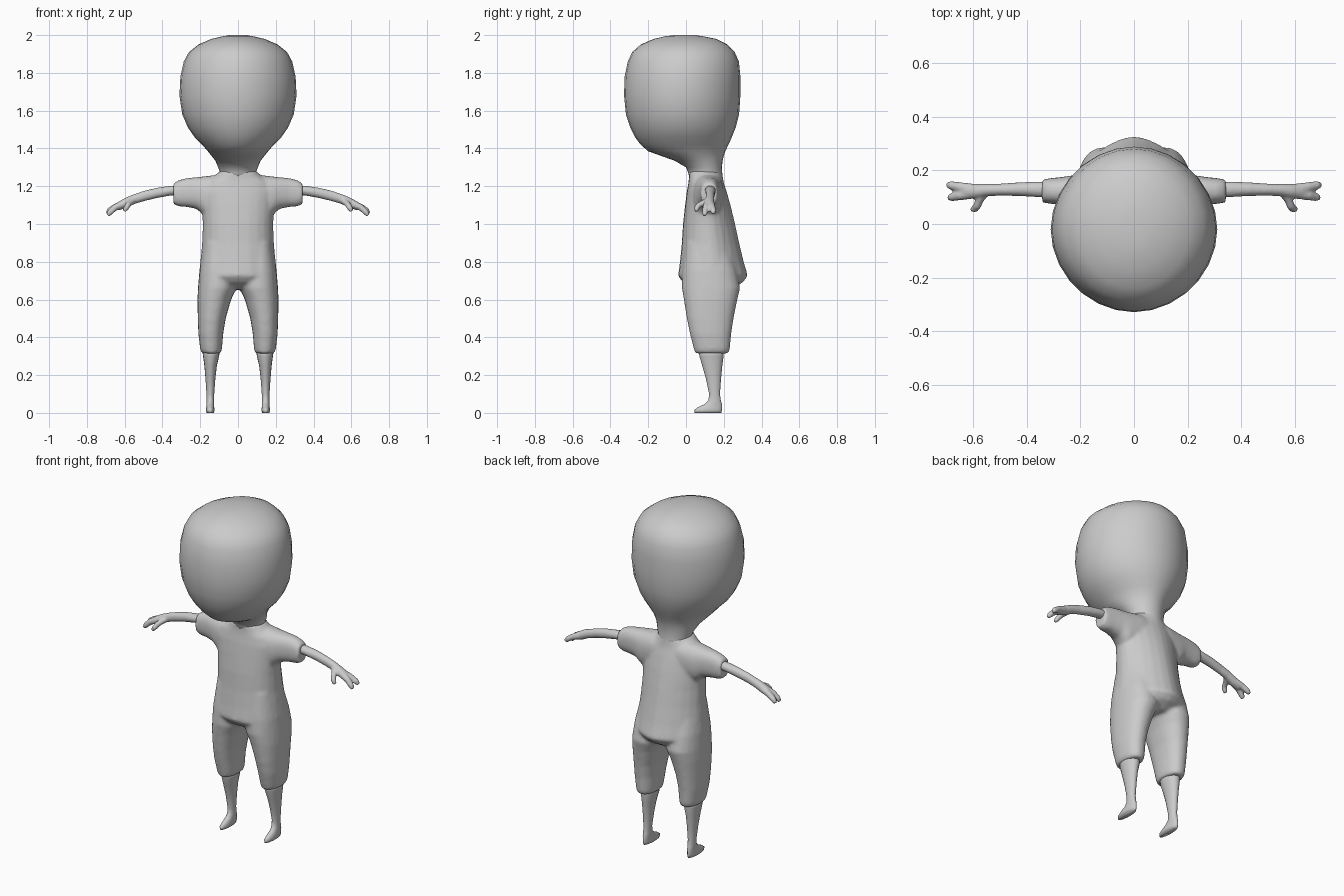
import bpy, bmesh
from math import cos, sin, pi
from mathutils import Vector


def skin(bm, loops):
    """Bridge a list of point loops into a closed shell."""
    rows = [[bm.verts.new(p) for p in loop] for loop in loops]
    n = len(rows[0])
    faces = [bm.faces.new(rows[0]), bm.faces.new(rows[-1])]
    for a, b in zip(rows, rows[1:]):
        for i in range(n):
            j = (i + 1) % n
            faces.append(bm.faces.new((a[i], a[j], b[j], b[i])))
    bmesh.ops.recalc_face_normals(bm, faces=faces)


def loft(bm, rings, axis='z', n=24, e=2.0, e_back=None, side=1):
    """Rings: (t, a0, a1, b0, b1); a,b = x,y along z, or y,z along x."""
    loops = []
    for t, a0, a1, b0, b1 in rings:
        loop = []
        for i in range(n):
            c, s = cos(2 * pi * i / n), sin(2 * pi * i / n)
            p = 2 / (e_back if e_back and s > 0 else e)
            a = (a0 + a1) / 2 + (a1 - a0) / 2 * abs(c) ** p * (1 if c > 0 else -1)
            b = (b0 + b1) / 2 + (b1 - b0) / 2 * abs(s) ** p * (1 if s > 0 else -1)
            loop.append((side * a, b, t) if axis == 'z' else (side * t, a, b))
        loops.append(loop)
    skin(bm, loops)


def tube(bm, path, radii, side=1, n=10):
    """Round tube following a few points."""
    pts = [Vector((side * x, y, z)) for x, y, z in path]
    loops = []
    for i, p in enumerate(pts):
        d = pts[min(i + 1, len(pts) - 1)] - pts[max(i - 1, 0)]
        q = d.to_track_quat('Z', 'Y')
        loops.append([p + q @ Vector((radii[i] * cos(2 * pi * k / n),
                                      radii[i] * sin(2 * pi * k / n), 0)) for k in range(n)])
    skin(bm, loops)


def finish(bm, name, voxel=0, smooth=0):
    me = bpy.data.meshes.new(name)
    bm.to_mesh(me)
    bm.free()
    me.shade_smooth()
    ob = bpy.data.objects.new(name, me)
    bpy.context.collection.objects.link(ob)
    if voxel:
        r = ob.modifiers.new("Blend", 'REMESH')
        r.mode, r.voxel_size, r.use_smooth_shade = 'VOXEL', voxel, True
        s = ob.modifiers.new("Soften", 'SMOOTH')
        s.factor, s.iterations = 0.5, smooth
    return ob


# Head and neck: half width, front and back at each height
head = [(1.24, .095, .02, .195), (1.27, .095, .012, .192), (1.30, .105, 0, .19),
        (1.335, .12, -.06, .194), (1.36, .14, -.13, .2), (1.385, .16, -.2, .208),
        (1.42, .19, -.24, .225), (1.46, .23, -.27, .243), (1.51, .265, -.295, .263),
        (1.58, .295, -.318, .281), (1.68, .31, -.328, .288), (1.78, .305, -.325, .288),
        (1.86, .287, -.308, .28), (1.91, .26, -.285, .258), (1.95, .21, -.24, .22),
        (1.98, .14, -.17, .16), (1.994, .08, -.11, .09), (2.0, .045, -.06, .05)]
bm = bmesh.new()
loft(bm, [(z, -w, w, f, b) for z, w, f, b in head], n=28, e=1.95)
finish(bm, "head")

# One-piece outfit: torso, trouser legs and short sleeves blended together
torso = [(.655, .11, .05, .24), (.69, .19, -.015, .30), (.725, .207, -.042, .328),
         (.8, .2, -.032, .306), (.9, .19, -.022, .282), (1.0, .187, -.016, .26),
         (1.1, .192, -.005, .236), (1.17, .195, .004, .216), (1.22, .175, .013, .2),
         (1.25, .13, .016, .195), (1.28, .097, .014, .192)]
trouser = [(.315, .092, .19, .048, .225), (.335, .085, .2, .042, .232), (.42, .078, .21, .02, .24),
           (.5, .065, .213, .004, .252), (.6, .036, .215, -.012, .272),
           (.66, .008, .212, -.022, .287), (.75, 0, .205, -.02, .27), (.9, .02, .18, 0, .22)]
sleeve = [(0, .03, .2, 1.09, 1.265), (.1, .03, .2, 1.05, 1.262), (.18, .042, .19, 1.045, 1.252),
          (.22, .055, .182, 1.08, 1.248), (.27, .07, .175, 1.09, 1.243),
          (.315, .076, .17, 1.093, 1.232), (.342, .08, .166, 1.105, 1.215)]
bm = bmesh.new()
loft(bm, [(z, -w, w, f, b) for z, w, f, b in torso], e=2.3, e_back=1.7)
for s in (1, -1):
    loft(bm, trouser, e=2.2, side=s)
    loft(bm, sleeve, axis='x', e=2.4, side=s)
finish(bm, "outfit", 0.01, 5)

forearm = [(.30, .1, .155, 1.155, 1.205), (.36, .1, .158, 1.15, 1.202), (.43, .104, .155, 1.137, 1.192),
           (.5, .105, .15, 1.12, 1.175), (.55, .103, .15, 1.105, 1.158),
           (.59, .095, .15, 1.085, 1.142), (.63, .093, .15, 1.072, 1.12), (.645, .1, .145, 1.075, 1.108)]
shin = [(.34, .095, .19, .065, .2), (.3, .1, .185, .07, .2), (.25, .112, .178, .085, .193),
        (.18, .12, .172, .105, .186), (.1, .126, .167, .122, .18), (.065, .126, .167, .118, .185),
        (.045, .126, .167, .095, .191), (.03, .126, .168, .062, .192),
        (.015, .124, .17, .042, .192), (0, .127, .166, .045, .188)]
for s, tag in ((1, "left"), (-1, "right")):
    # Arm with palm, two spread fingers and a curled thumb
    bm = bmesh.new()
    loft(bm, forearm, axis='x', n=16, side=s)
    tube(bm, [(.61, .112, 1.105), (.65, .106, 1.088), (.678, .1, 1.062), (.688, .098, 1.045)],
         [.02, .018, .016, .01], s)
    tube(bm, [(.61, .132, 1.105), (.65, .138, 1.09), (.682, .144, 1.07), (.694, .146, 1.055)],
         [.02, .018, .016, .01], s)
    tube(bm, [(.555, .118, 1.125), (.575, .09, 1.11), (.583, .068, 1.1), (.592, .057, 1.085), (.603, .054, 1.068)],
         [.018, .016, .015, .015, .01], s)
    finish(bm, tag + "_arm", 0.006, 3)
    # Lower leg and foot
    bm = bmesh.new()
    loft(bm, shin, n=18, side=s)
    finish(bm, tag + "_lower_leg")
